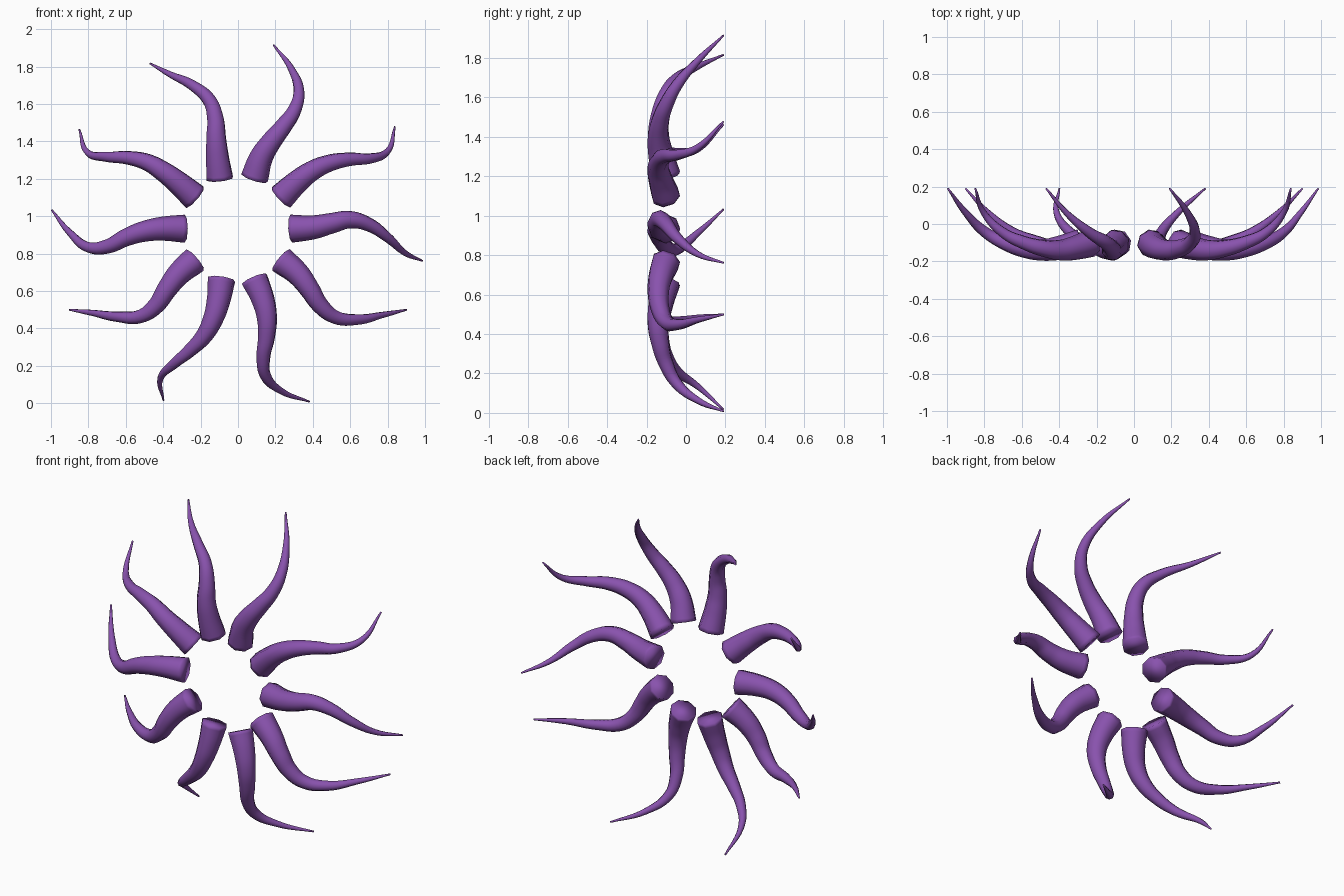
import bpy
import bmesh
from math import radians, cos, sin
from mathutils import Vector

cube = bpy.data.objects.get("Cube")
if cube:
    bpy.data.objects.remove(cube, do_unlink=True)

# Single purple skin
purple = bpy.data.materials.new("purple_skin")
purple.use_nodes = True
purple.diffuse_color = (0.25, 0.085, 0.42, 1)
purple.node_tree.nodes["Principled BSDF"].inputs["Base Color"].default_value = purple.diffuse_color

# Every arm crosses the same rings: distance from the hub, and depth (y) there
HUB = Vector((0, 0, 0.933))
RINGS = (0.285, 0.4, 0.5, 0.6, 0.7, 0.8, 0.9, 1.0)
DEPTH = (-0.102, -0.128, -0.14, -0.13, -0.1, -0.045, 0.06, 0.19)
BASE_RADIUS, TIP_RADIUS = 0.075, 0.005

# Sideways sway of each arm in degrees at each ring, anticlockwise from the right
SWAYS = (
    (0, 1, 3.3, 4.6, 1.8, -3.3, -8.2, -9.9),
    (0, 2.2, 2, -0.3, -4, -8, -8.7, -3),
    (0, 0, -3, -6, -7.5, -6, -0.5, 7),
    (2, -2, -4.5, -6.4, -5.5, -0.6, 5.7, 10),
    (0, -1.4, -1.4, -0.2, 3.2, 7.3, 9.2, 4),
    (0, 0, 1.6, 4.5, 7.7, 7.3, 1.3, -5.7),
    (0, 1.4, 4.5, 7.2, 6, 0, -6, -10.3),
    (0, 2.8, 2.6, 0.5, -3.5, -7.3, -9.4, -5.5),
    (0, 1.4, 0, -3.3, -6.8, -7.4, -3, 4.4),
    (0, -1, -4.2, -7, -6.4, -1.4, 5.2, 10.3),
)


def arm_path(heading, sway):
    """Centre line of one arm, swept outward ring by ring."""
    path = []
    for ring, depth, swing in zip(RINGS, DEPTH, sway):
        angle = radians(heading + swing)
        path.append(HUB + Vector((ring * cos(angle), depth, ring * sin(angle))))
    return path


def tapered_tube(name, path):
    """Smooth closed tube along a path, narrowing along its length."""
    curve = bpy.data.curves.new(name + "_path", "CURVE")
    curve.dimensions = "3D"
    curve.bevel_depth = 1
    curve.bevel_resolution = 2
    curve.resolution_u = 6
    curve.twist_mode = "MINIMUM"
    spline = curve.splines.new("BEZIER")
    spline.bezier_points.add(len(path) - 1)
    spline.radius_interpolation = "LINEAR"

    lengths = [0]
    for a, b in zip(path, path[1:]):
        lengths.append(lengths[-1] + (b - a).length)
    for point, spot, run in zip(spline.bezier_points, path, lengths):
        t = run / lengths[-1]
        point.co = spot
        point.handle_left_type = point.handle_right_type = "AUTO"
        taper = BASE_RADIUS + (TIP_RADIUS - BASE_RADIUS) * t
        point.radius = taper - 0.014 * t * (1 - t)

    # Turn the swept curve into a mesh
    helper = bpy.data.objects.new(name + "_helper", curve)
    bpy.context.collection.objects.link(helper)
    graph = bpy.context.evaluated_depsgraph_get()
    mesh = bpy.data.meshes.new_from_object(helper.evaluated_get(graph))
    bpy.data.objects.remove(helper, do_unlink=True)
    bpy.data.curves.remove(curve)

    # Close both ends and shade the whole skin smooth
    bm = bmesh.new()
    bm.from_mesh(mesh)
    bmesh.ops.holes_fill(bm, edges=[e for e in bm.edges if e.is_boundary], sides=0)
    bmesh.ops.recalc_face_normals(bm, faces=bm.faces)
    for face in bm.faces:
        face.smooth = True
    bm.to_mesh(mesh)
    bm.free()

    mesh.name = name
    mesh.materials.clear()
    mesh.materials.append(purple)
    tube = bpy.data.objects.new(name, mesh)
    bpy.context.collection.objects.link(tube)


# Ring of ten evenly spaced tentacles
for i, sway in enumerate(SWAYS):
    tapered_tube(f"tentacle_{i + 1}", arm_path(i * 360 / len(SWAYS), sway))
